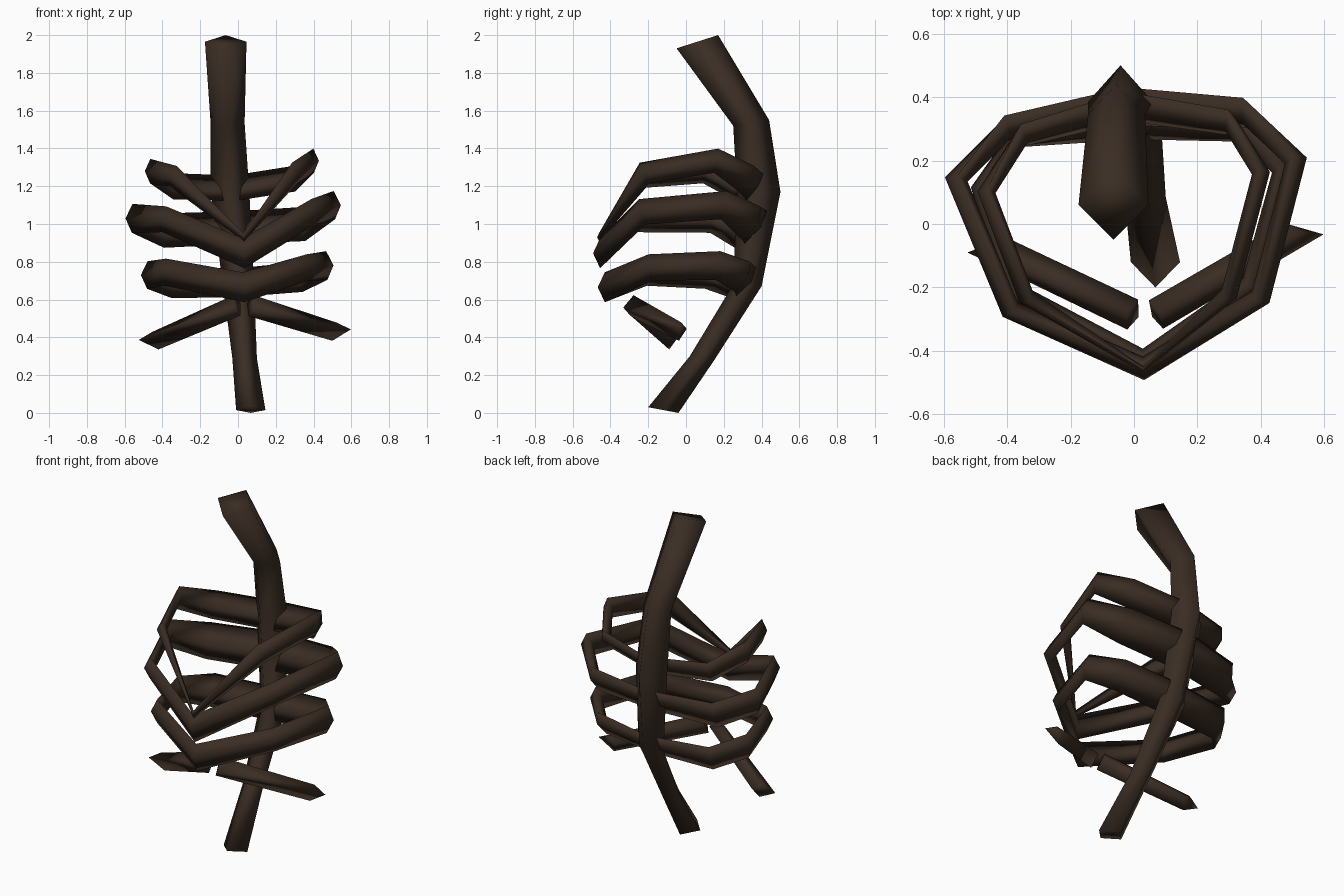
import bpy, math
from mathutils import Vector

if "Cube" in bpy.data.objects:
    bpy.data.objects.remove(bpy.data.objects["Cube"])

wood = bpy.data.materials.new("dark brown")
wood.diffuse_color = (0.042, 0.026, 0.017, 1)
wood.use_nodes = True
wood.node_tree.nodes["Principled BSDF"].inputs["Base Color"].default_value = wood.diffuse_color


def skin(name, rings, closed=False):
    """Join equal-sized rings of points into a smooth-shaded tube."""
    n, m = len(rings[0]), len(rings)
    verts = [p for r in rings for p in r]
    faces = []
    for i in range(m if closed else m - 1):
        j = (i + 1) % m
        for k in range(n):
            l = (k + 1) % n
            faces.append((i * n + k, i * n + l, j * n + l, j * n + k))
    if not closed:
        faces += [tuple(range(n))[::-1], tuple((m - 1) * n + k for k in range(n))]
    me = bpy.data.meshes.new(name)
    me.from_pydata(verts, [], faces)
    me.materials.append(wood)
    ob = bpy.data.objects.new(name, me)
    bpy.context.collection.objects.link(ob)
    bpy.ops.object.select_all(action='DESELECT')
    ob.select_set(True)
    bpy.context.view_layer.objects.active = ob
    bpy.ops.object.mode_set(mode='EDIT')
    bpy.ops.mesh.select_all(action='SELECT')
    bpy.ops.mesh.normals_make_consistent(inside=False)
    bpy.ops.object.mode_set(mode='OBJECT')
    bpy.ops.object.shade_smooth()
    return ob


# Curved spine: left x, right x, front y, front z, back y, back z
spine = [(-0.01, 0.145, -0.20, 0.03, -0.04, 0.0),
         (-0.03, 0.10, 0.02, 0.30, 0.15, 0.28),
         (-0.08, 0.085, 0.25, 0.68, 0.40, 0.67),
         (-0.145, 0.06, 0.27, 1.17, 0.50, 1.17),
         (-0.145, 0.035, 0.25, 1.52, 0.44, 1.55),
         (-0.175, 0.045, -0.05, 1.93, 0.17, 2.0)]
rings = []
for xl, xr, fy, fz, by, bz in spine:
    x, y, z = (xl + xr) / 2, (fy + by) / 2, (fz + bz) / 2
    rings.append([(x, fy, fz), (xr, y, z), (x, by, bz), (xl, y, z)])
skin("spine", rings)


def rib_loop(name, pts, half_h, half_t, front=1.0, back=1.15):
    """Closed rib with a diamond section; the first point is the breastbone.
    The three back points are taller and lean so the lower edge sits forward."""
    P = [Vector(p) for p in pts]
    rings = []
    for i, p in enumerate(P):
        a = (p - P[i - 1]).normalized()
        b = (P[(i + 1) % len(P)] - p).normalized()
        t = (a + b).normalized()
        out = Vector((t.y, -t.x, 0)).normalized()
        up = out.cross(t).normalized()
        if up.z < 0:
            up = -up
        s = (front if i == 0 else 1.0) / max(0.75, a.dot(t))
        h, w = half_h * s, half_t * s
        if i in (3, 4, 5):
            up = up + out * (0.7 if i == 4 else 0.45)
            h *= back
        rings.append([p + out * w, p + up * h, p - out * w, p - up * h])
    skin(name, rings, True)


# Three rib hoops, front then right, back, left
rib_loop("upper_rib", [(0.03, -0.46, 0.93), (0.30, -0.22, 1.27), (0.40, 0.16, 1.335),
                       (0.30, 0.32, 1.24), (-0.02, 0.37, 1.19), (-0.35, 0.28, 1.20),
                       (-0.465, 0.10, 1.28), (-0.34, -0.23, 1.25)], 0.057, 0.025, 0.3)
rib_loop("middle_rib", [(0.03, -0.455, 0.845), (0.40, -0.23, 1.065), (0.51, 0.20, 1.10),
                        (0.35, 0.35, 1.00), (-0.02, 0.37, 0.98), (-0.40, 0.30, 0.965),
                        (-0.56, 0.14, 1.03), (-0.39, -0.27, 1.025)],
         0.064, 0.03, 1.0, 1.35)
rib_loop("lower_rib", [(0.03, -0.43, 0.665), (0.37, -0.19, 0.77), (0.47, 0.17, 0.78),
                       (0.34, 0.30, 0.72), (0.0, 0.32, 0.69), (-0.36, 0.28, 0.69),
                       (-0.48, 0.11, 0.73), (-0.385, -0.21, 0.745)], 0.066, 0.031)


def loose_rib(name, a, b):
    """Short straight rib with a diamond section and slanted tip."""
    a, b = Vector(a), Vector(b)
    t = (b - a).normalized()
    side = Vector((t.y, -t.x, 0)).normalized()
    if side.y > 0:
        side = -side
    up = side.cross(t).normalized()
    if up.z < 0:
        up = -up
    sec = [side * 0.05 - up * 0.015, up * 0.055, side * -0.05 + up * 0.01, up * -0.06]
    tip = [side * 0.045 + t * 0.07 + up * 0.02, up * 0.04, side * -0.05 - t * 0.02, up * -0.06]
    skin(name, [[a + v for v in sec], [b + v for v in tip]])


loose_rib("loose_rib_left", (-0.005, -0.285, 0.572), (-0.44, -0.08, 0.392))
loose_rib("loose_rib_right", (0.07, -0.285, 0.57), (0.512, -0.03, 0.44))
